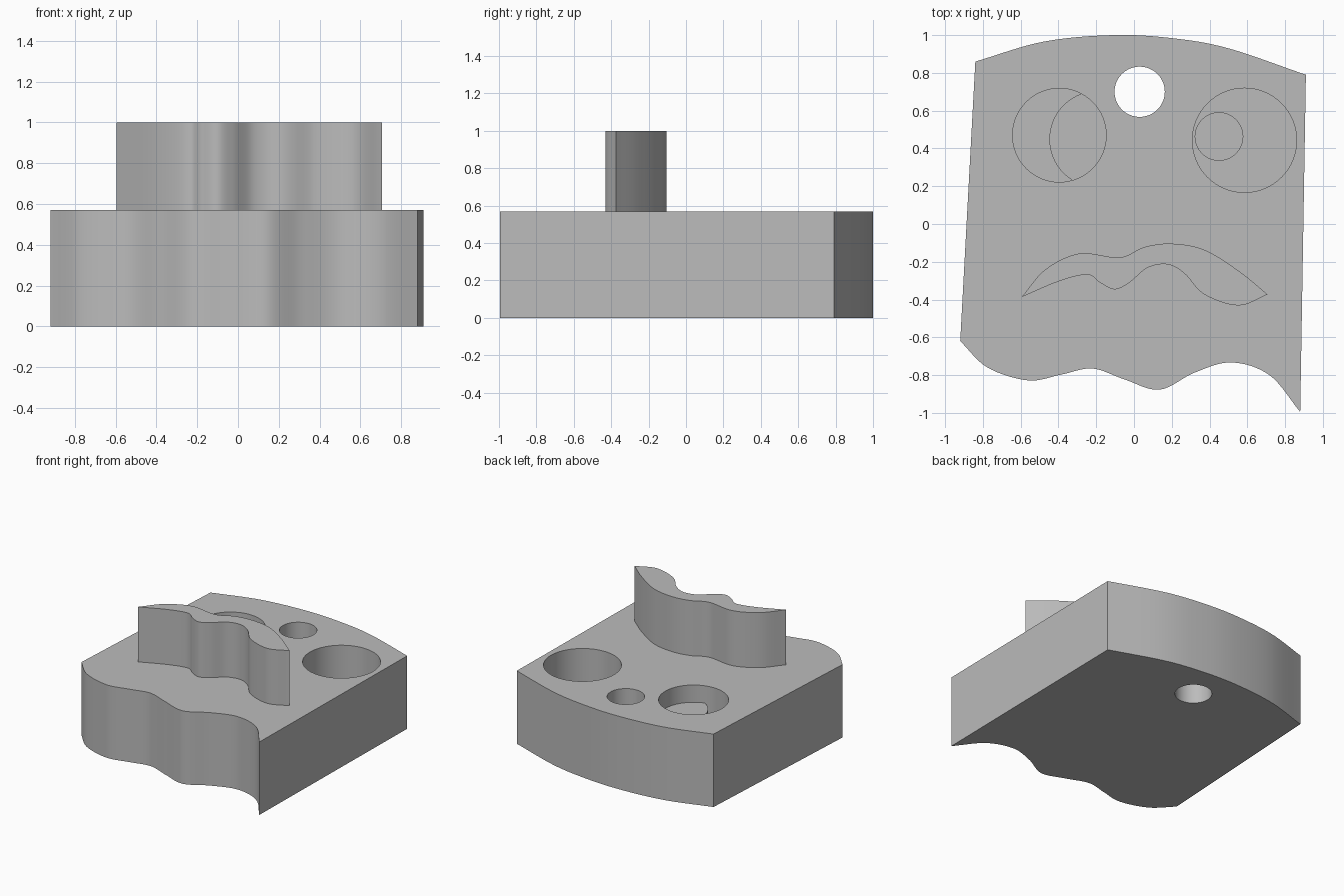
import bpy, bmesh
from math import cos, sin, pi, radians, hypot
from mathutils import Vector

cube = bpy.data.objects.get("Cube")
if cube:
    bpy.data.objects.remove(cube, do_unlink=True)

grey = bpy.data.materials.new("plain grey")
grey.use_nodes = True
colour = (0.5, 0.5, 0.5, 1)
grey.diffuse_color = colour
grey.node_tree.nodes["Principled BSDF"].inputs["Base Color"].default_value = colour

BLOCK_TOP, POCKET_FLOOR, LENS_TOP, PUPIL_FLOOR = 0.57, 0.285, 0.435, 0.14


def spline(points, steps=8):
    """Smooth open curve through the points."""
    p = [Vector(q) for q in points]
    p = [2 * p[0] - p[1]] + p + [2 * p[-1] - p[-2]]
    out = []
    for a, b, c, d in zip(p, p[1:], p[2:], p[3:]):
        for i in range(steps):
            t = i / steps
            out.append(0.5 * (2 * b + (c - a) * t + (2 * a - 5 * b + 4 * c - d) * t**2
                              + (3 * b - a - 3 * c + d) * t**3))
    return out + [p[-2]]


def circle(x, y, r, n=64):
    return [Vector((x + r * cos(2 * pi * i / n), y + r * sin(2 * pi * i / n))) for i in range(n)]


def prism(name, outline, bottom, top):
    """Upright solid from a closed outline."""
    bm = bmesh.new()
    base = bm.faces.new([bm.verts.new((p.x, p.y, bottom)) for p in outline])
    cap = bmesh.ops.extrude_face_region(bm, geom=[base])["geom"]
    verts = [v for v in cap if isinstance(v, bmesh.types.BMVert)]
    bmesh.ops.translate(bm, vec=(0, 0, top - bottom), verts=verts)
    bmesh.ops.recalc_face_normals(bm, faces=bm.faces)
    mesh = bpy.data.meshes.new(name)
    bm.to_mesh(mesh)
    bm.free()
    mesh.materials.append(grey)
    obj = bpy.data.objects.new(name, mesh)
    bpy.context.collection.objects.link(obj)
    return obj


def activate(obj):
    bpy.ops.object.select_all(action="DESELECT")
    obj.select_set(True)
    bpy.context.view_layer.objects.active = obj


def cut(obj, outline, floor):
    """Sink a pocket from above down to the floor height."""
    cutter = prism("cutter", outline, floor, BLOCK_TOP + 0.1)
    mod = obj.modifiers.new("cut", "BOOLEAN")
    mod.operation, mod.solver, mod.object = "DIFFERENCE", "EXACT", cutter
    activate(obj)
    bpy.ops.object.modifier_apply(modifier=mod.name)
    bpy.data.objects.remove(cutter, do_unlink=True)


# Head block: wavy front edge, straight sides, bowed back edge
front_edge = spline([(-.92, -.62), (-.775, -.76), (-.56, -.828), (-.385, -.797), (-.22, -.765),
                     (-.05, -.823), (.135, -.877), (.32, -.787), (.515, -.733),
                     (.717, -.8), (.88, -.995)])
back_edge = spline([(.91, .79), (.5, .93), (.2, .984), (-.11, 1), (-.48, .965), (-.84, .86)])
head = prism("head_block", front_edge + back_edge, 0, BLOCK_TOP)

# Eye pockets, pupil recess and the hole right through
small_eye = (-.395, .47, .248)
cut(head, circle(*small_eye), POCKET_FLOOR)
cut(head, circle(.585, .443, .276), POCKET_FLOOR)
cut(head, circle(.45, .463, .126), PUPIL_FLOOR)
cut(head, circle(.03, .7, .133), -0.1)

# Raised pupil in the smaller eye, trimmed to the pocket wall
ex, ey, er = small_eye
lens = []
for p in circle(-.193, .449, .255, 128):
    dist = hypot(p.x - ex, p.y - ey)
    scale = min(1, (er + 0.003) / dist)
    lens.append(Vector((ex + (p.x - ex) * scale, ey + (p.y - ey) * scale)))
pupil = prism("raised_pupil", lens, POCKET_FLOOR - 0.01, LENS_TOP)

# Moustache-shaped mouth standing on the block
upper_lip = spline([(-.595, -.387), (-.468, -.24), (-.288, -.156), (-.077, -.177), (.055, -.122),
                    (.2, -.104), (.373, -.137), (.558, -.251), (.707, -.373)])
lower_lip = spline([(.707, -.373), (.553, -.431), (.373, -.373), (.267, -.262), (.177, -.214),
                    (.071, -.232), (-.024, -.31), (-.103, -.346), (-.18, -.31),
                    (-.246, -.268), (-.394, -.302), (-.595, -.387)])
mouth = prism("mouth", upper_lip + lower_lip[1:-1], BLOCK_TOP - 0.01, 1)

for obj in (head, pupil, mouth):
    activate(obj)
    bpy.ops.object.shade_smooth_by_angle(angle=radians(35))
